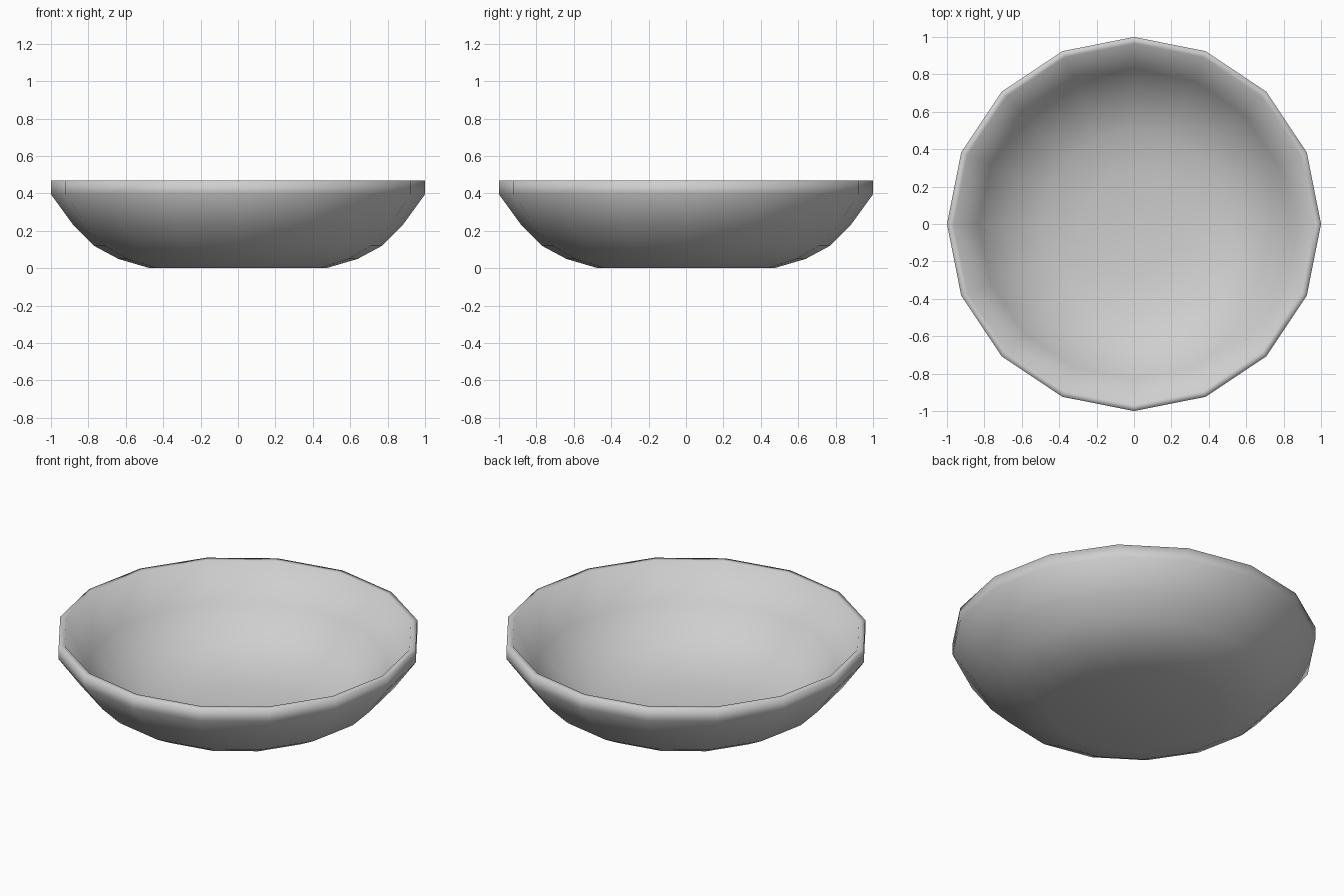
import bpy
import bmesh
from math import tau

cube = bpy.data.objects.get("Cube")
if cube:
    bpy.data.objects.remove(cube, do_unlink=True)

SIDES = 16


def make_material(name, colour):
    mat = bpy.data.materials.new(name)
    mat.use_nodes = True
    mat.diffuse_color = colour
    mat.node_tree.nodes["Principled BSDF"].inputs["Base Color"].default_value = colour
    return mat


def lathe(name, profile, mat):
    """Spin a (radius, height) profile around the z axis."""
    bm = bmesh.new()
    verts = [bm.verts.new((r, 0, z)) for r, z in profile]
    edges = [bm.edges.new(pair) for pair in zip(verts, verts[1:])]
    bmesh.ops.spin(bm, geom=verts + edges, cent=(0, 0, 0), axis=(0, 0, 1),
                   angle=tau, steps=SIDES, use_duplicate=False)
    bmesh.ops.remove_doubles(bm, verts=bm.verts, dist=0.0005)
    bmesh.ops.recalc_face_normals(bm, faces=bm.faces)
    for face in bm.faces:
        face.smooth = True
    mesh = bpy.data.meshes.new(name)
    bm.to_mesh(mesh)
    bm.free()
    mesh.materials.append(mat)
    obj = bpy.data.objects.new(name, mesh)
    bpy.context.collection.objects.link(obj)
    return obj


# Outer wall from the base centre up to the rim
outside = [(0, 0), (0.47, 0), (0.64, 0.05), (0.77, 0.12), (0.88, 0.23),
           (1, 0.395), (1, 0.47)]
# Rounded hollow from the rim down to the floor centre
inside = [(0.965, 0.47), (0.83, 0.275), (0.68, 0.14), (0.5, 0.06),
          (0.28, 0.025), (0, 0.015)]

grey = make_material("light grey", (0.62, 0.62, 0.62, 1))
lathe("bowl", outside + inside, grey)
